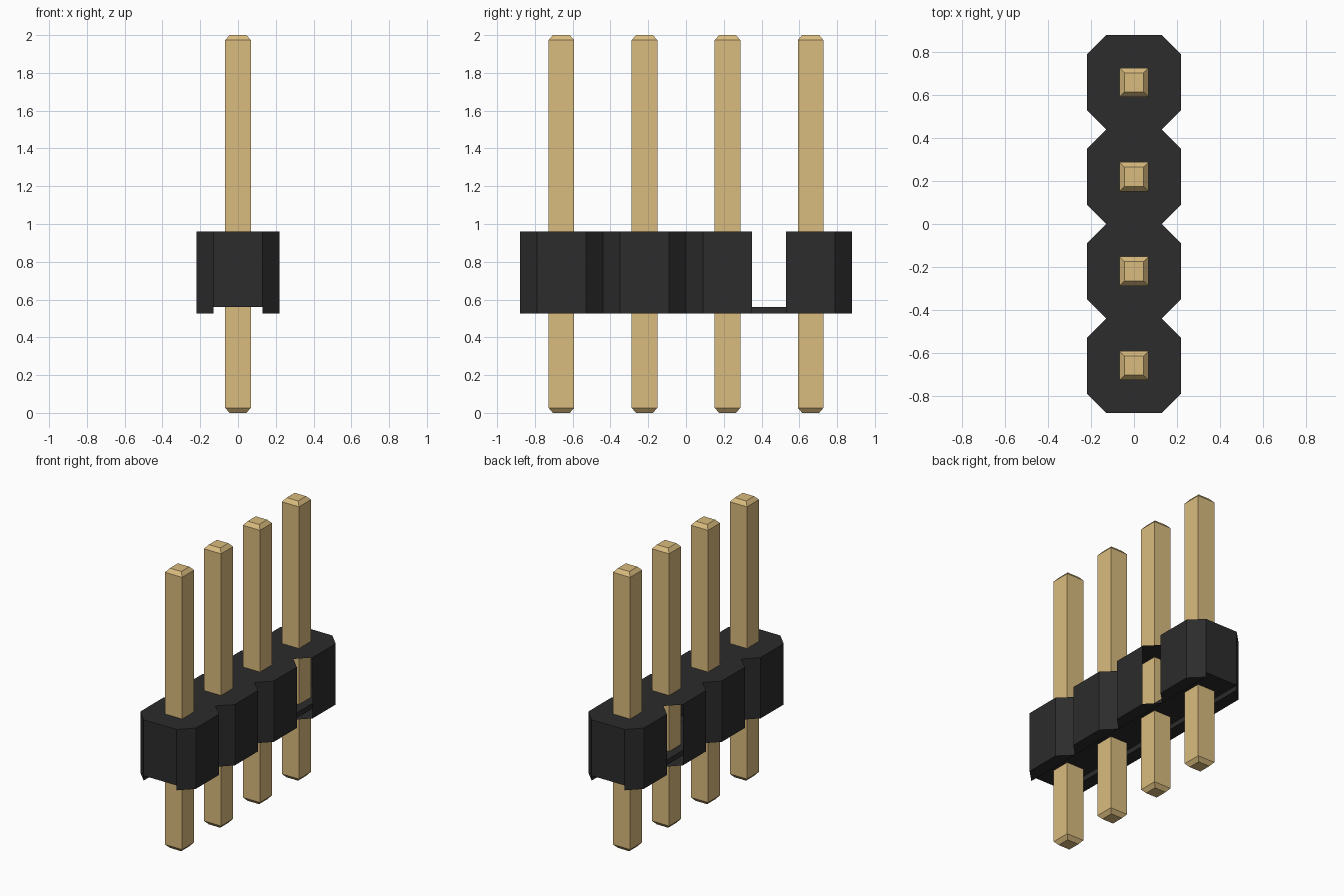
import bpy
import bmesh

cube = bpy.data.objects.get("Cube")
if cube:
    bpy.data.objects.remove(cube, do_unlink=True)


def material(name, rgb):
    m = bpy.data.materials.new(name)
    m.use_nodes = True
    m.diffuse_color = (*rgb, 1)
    m.node_tree.nodes["Principled BSDF"].inputs["Base Color"].default_value = (*rgb, 1)
    return m


black = material("black plastic", (0.026, 0.025, 0.025))
gold = material("gold metal", (0.70, 0.50, 0.21))


def add_object(name, bm, mat):
    bmesh.ops.remove_doubles(bm, verts=bm.verts, dist=1e-4)
    mesh = bpy.data.meshes.new(name)
    bm.to_mesh(mesh)
    bm.free()
    mesh.materials.append(mat)
    obj = bpy.data.objects.new(name, mesh)
    bpy.context.collection.objects.link(obj)
    return obj


PITCH = 0.44
CENTRES = [(i - 1.5) * PITCH for i in range(4)]
HALF, NECK = 0.22, 0.13              # half width of a cell, half width at the notches
LOW, MID, HIGH = 0.525, 0.56, 0.96   # foot, channel ceiling, top
OPEN_WALLS = {(2, 2), (3, 0)}        # (cell, wall) left open at the last notch

# Housing: four octagonal cells in a row with a channel along the underside
bm = bmesh.new()


def face(points, flip=False):
    verts = [bm.verts.new(p) for p in points]
    bm.faces.new(verts[::-1] if flip else verts)


for i, c in enumerate(CENTRES):
    side = [(NECK, c - HALF), (HALF, c - NECK), (HALF, c + NECK), (NECK, c + HALF)]
    outline = side + [(-x, y) for x, y in reversed(side)]
    face([(x, y, HIGH) for x, y in outline])
    # channel ceiling
    face([(-NECK, c - HALF, MID), (NECK, c - HALF, MID),
          (NECK, c + HALF, MID), (-NECK, c + HALF, MID)], flip=True)
    for s in (1, -1):
        pts = [(s * x, y) for x, y in side]
        # outer walls
        for w in range(3):
            if (i, w) not in OPEN_WALLS:
                a, b = pts[w], pts[w + 1]
                face([(*a, LOW), (*b, LOW), (*b, HIGH), (*a, HIGH)], s < 0)
        # foot and channel wall
        face([(*p, LOW) for p in reversed(pts)], s < 0)
        a, b = pts[3], pts[0]
        face([(*a, LOW), (*b, LOW), (*b, MID), (*a, MID)], s < 0)

# front and back end walls
for s in (-1, 1):
    y = s * 2 * PITCH
    face([(-NECK, y, MID), (NECK, y, MID), (NECK, y, HIGH), (-NECK, y, HIGH)], s > 0)
add_object("housing", bm, black)

# Pins: square bars with tapered tips
PROFILE = [(0.045, 0), (0.068, 0.027), (0.068, 1.973), (0.045, 2)]
for i, c in enumerate(CENTRES):
    bm = bmesh.new()
    rings = [[bm.verts.new((sx * r, sy * r, z))
              for sx, sy in ((-1, -1), (1, -1), (1, 1), (-1, 1))] for r, z in PROFILE]
    for lo, hi in zip(rings, rings[1:]):
        for k in range(4):
            n = (k + 1) % 4
            bm.faces.new((lo[k], lo[n], hi[n], hi[k]))
    bm.faces.new(rings[0][::-1])
    bm.faces.new(rings[-1])
    pin = add_object(f"pin_{i + 1}", bm, gold)
    pin.location.y = c
